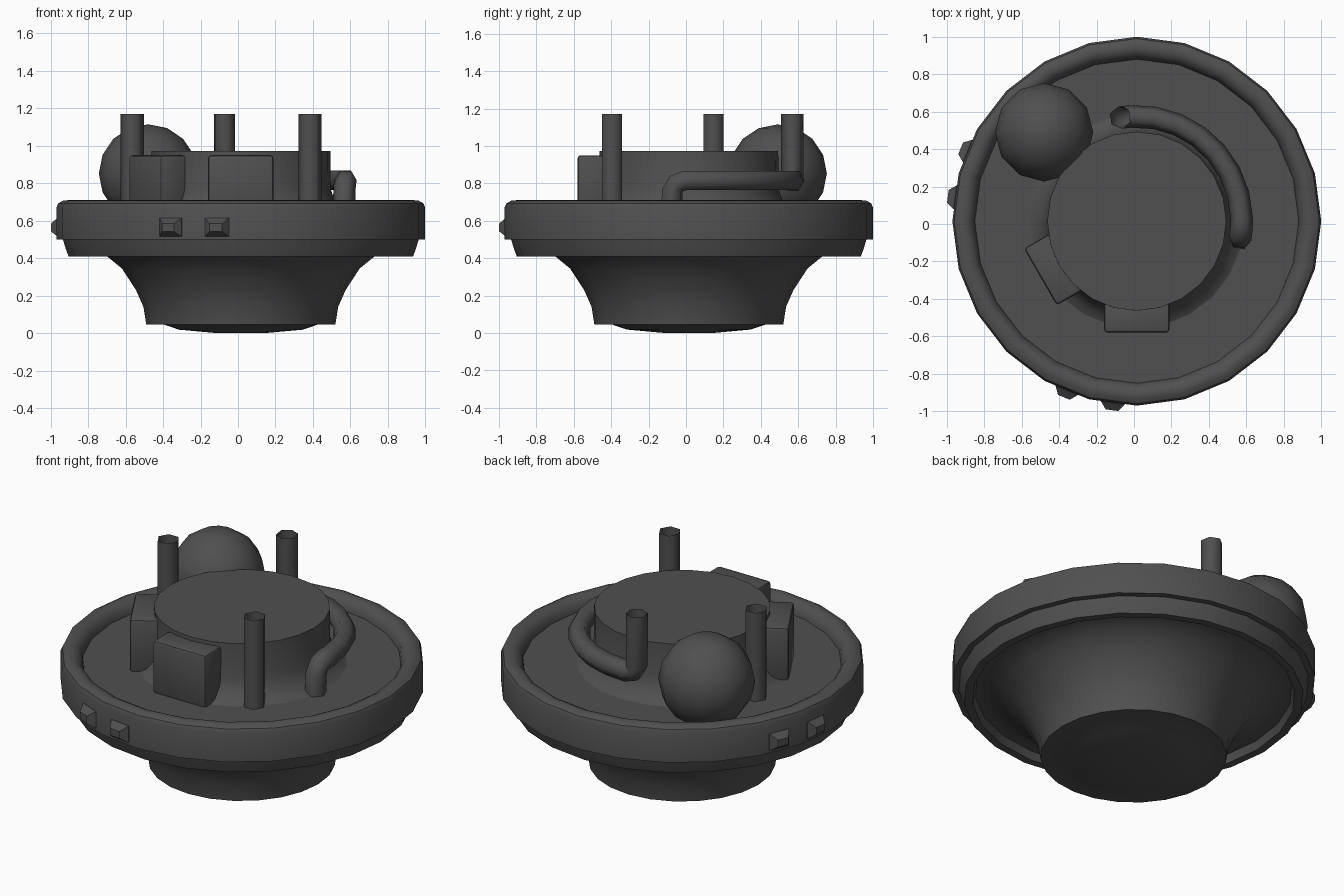
import bpy, bmesh, math
from mathutils import Vector, Matrix

if "Cube" in bpy.data.objects:
    bpy.data.objects.remove(bpy.data.objects["Cube"])

C = Vector((0.015, 0.015, 0))       # axis of the round body
grey = bpy.data.materials.new("dark_grey")
grey.diffuse_color = (0.08, 0.08, 0.08, 1)
grey.use_nodes = True
grey.node_tree.nodes["Principled BSDF"].inputs["Base Color"].default_value = grey.diffuse_color


def finish(name, bm, angle=35, fix=True):
    if fix:
        bmesh.ops.recalc_face_normals(bm, faces=bm.faces)
    me = bpy.data.meshes.new(name)
    bm.to_mesh(me)
    bm.free()
    me.materials.append(grey)
    ob = bpy.data.objects.new(name, me)
    bpy.context.collection.objects.link(ob)
    bpy.ops.object.select_all(action='DESELECT')
    ob.select_set(True)
    bpy.context.view_layer.objects.active = ob
    bpy.ops.object.shade_smooth_by_angle(angle=math.radians(angle))
    return ob


def skin(bm, rings):
    for a, b in zip(rings, rings[1:]):
        n = len(a)
        for i in range(n):
            bm.faces.new((a[i], a[(i + 1) % n], b[(i + 1) % n], b[i]))


def lathe(name, profile, sides=24):
    bm = bmesh.new()
    rings = []
    for r, z in profile:
        rings.append([bm.verts.new(C + Vector((r * math.cos(i * math.tau / sides),
                                               r * math.sin(i * math.tau / sides), z)))
                      for i in range(sides)])
    skin(bm, rings)
    bm.faces.new(rings[0])
    bm.faces.new(rings[-1])
    return finish(name, bm)


def polar(deg, r, z):
    a = math.radians(deg)
    return Vector((C.x + r * math.cos(a), C.y + r * math.sin(a), z))


# dish: belly, grooved lip, rounded rim and flat deck
lathe("dish_body", [(0.13, 0), (0.33, 0.018), (0.41, 0.045), (0.505, 0.045),
                    (0.52, 0.14), (0.56, 0.23), (0.635, 0.345), (0.715, 0.41),
                    (0.80, 0.455), (0.86, 0.455), (0.875, 0.41), (0.92, 0.41),
                    (0.935, 0.45), (0.95, 0.50), (0.985, 0.50), (0.985, 0.67),
                    (0.975, 0.693), (0.95, 0.707), (0.92, 0.71), (0.89, 0.695),
                    (0.87, 0.665), (0.865, 0.64)])

# central hub with flared foot
lathe("hub", [(0.575, 0.638), (0.535, 0.66), (0.50, 0.71), (0.48, 0.77), (0.478, 0.972)])

# ball beside the hub
bm = bmesh.new()
bmesh.ops.create_uvsphere(bm, u_segments=12, v_segments=8, radius=0.263,
                          matrix=Matrix.Translation((-0.48, 0.49, 0.852)))
finish("ball", bm, 60)

# open six-sided posts
for k, (x, y) in enumerate([(0.385, -0.395), (-0.565, 0.147)]):
    bm = bmesh.new()
    rings = [[bm.verts.new((x + 0.062 * math.cos(i * math.tau / 6),
                            y + 0.062 * math.sin(i * math.tau / 6), z)) for i in range(6)]
             for z in (0.635, 1.17)]
    skin(bm, rings)
    finish(f"post_{k + 1}", bm, 65, False)

# bent pipe: drops from the top, runs round the hub, dives into the deck
path = [(99, 1.17), (99, 0.86), (97.5, 0.825), (93, 0.812)]
path += [(a, 0.815) for a in range(80, 0, -13)]
path += [(-2, 0.815), (-6.5, 0.80), (-9, 0.76), (-9.5, 0.635)]
pts = [polar(a, 0.56, z) for a, z in path]
bm = bmesh.new()
rings = []
for i, p in enumerate(pts):
    t = (pts[min(i + 1, len(pts) - 1)] - pts[max(i - 1, 0)]).normalized()
    u = p - C
    u.z = 0
    u = (u - t * u.dot(t)).normalized()
    v = t.cross(u)
    rings.append([bm.verts.new(p + 0.06 * (math.cos(j * math.tau / 6) * u
                                           + math.sin(j * math.tau / 6) * v)) for j in range(6)])
skin(bm, rings)
finish("pipe", bm, 65, False)

# bevelled boxes against the hub
for k, deg in enumerate((270, 210)):
    bm = bmesh.new()
    m = (Matrix.Translation(polar(deg, 0.515, 0.79))
         @ Matrix.Rotation(math.radians(deg), 4, 'Z') @ Matrix.Diagonal((0.16, 0.35, 0.32, 1)))
    bmesh.ops.create_cube(bm, size=1, matrix=m)
    bmesh.ops.bevel(bm, geom=bm.edges[:], offset=0.018, segments=2, profile=0.5, affect='EDGES')
    finish(f"hub_box_{k + 1}", bm)

# small tapered studs on the rim faces
for k, deg in enumerate((247.5, 262.5, 157.5, 172.5)):
    bm = bmesh.new()
    side = polar(deg + 90, 1, 0) - C
    rings = []
    for r, w, lo, hi in ((0.96, 0.064, 0.515, 0.615), (0.979, 0.064, 0.515, 0.615),
                         (1.018, 0.034, 0.543, 0.585)):
        rings.append([bm.verts.new(polar(deg, r, z) + side * s * w)
                      for s, z in ((-1, lo), (1, lo), (1, hi), (-1, hi))])
    skin(bm, rings)
    bm.faces.new(rings[0])
    bm.faces.new(rings[-1])
    finish(f"rim_stud_{k + 1}", bm, 15)

# make open tubes face outward
for name in ("post_1", "post_2", "pipe"):
    me = bpy.data.objects[name].data
    f = me.polygons[0]
    mid = sum((v.co for v in me.vertices[:6]), Vector()) / 6
    d = f.center - mid
    d.z = 0
    if f.normal.dot(d) < 0:
        me.flip_normals()
